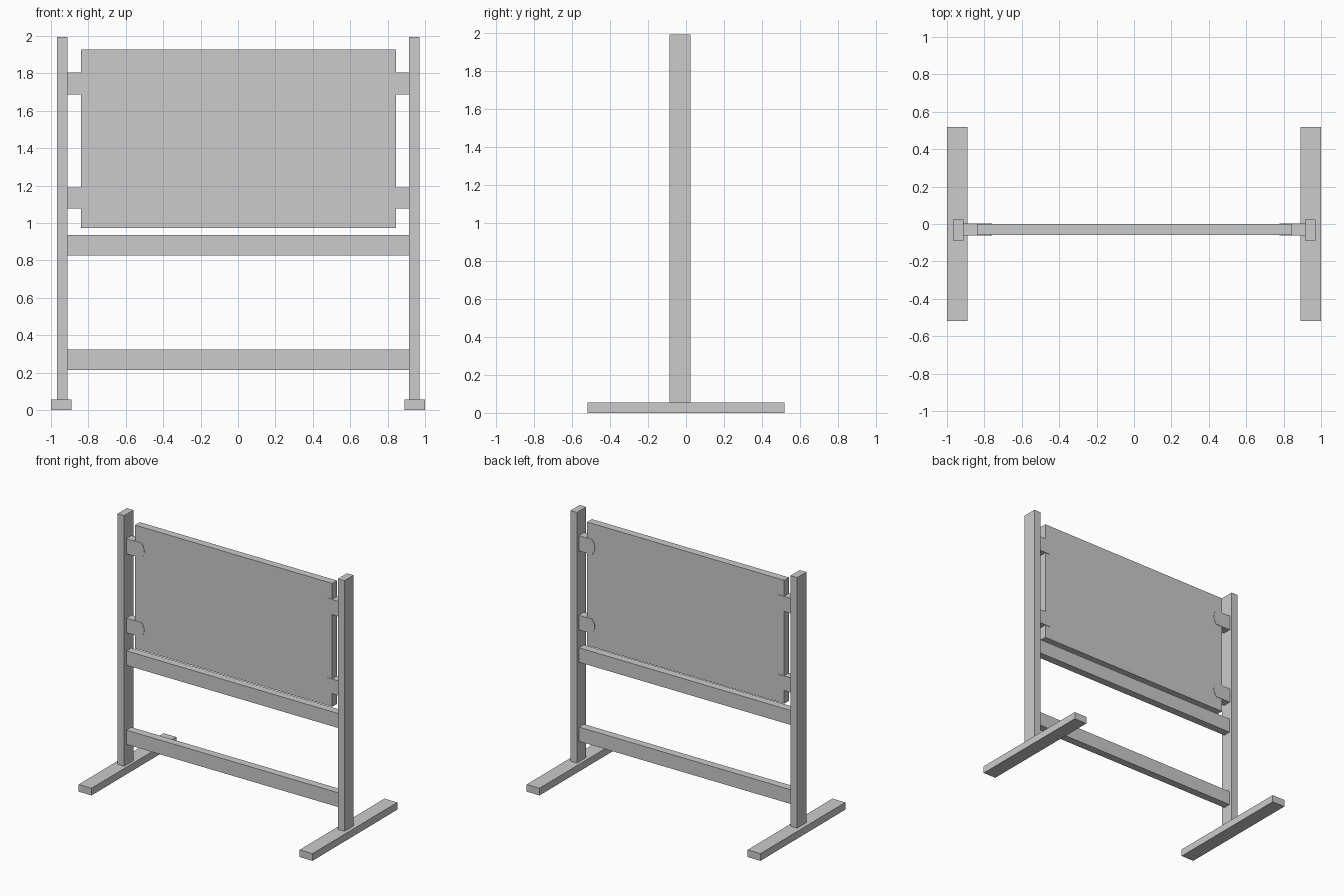
import bpy, bmesh, math

if "Cube" in bpy.data.objects:
    bpy.data.objects.remove(bpy.data.objects["Cube"])


def prism(name, outline, y0, y1):
    """Extrude an XZ outline from y0 to y1."""
    bm = bmesh.new()
    face = bm.faces.new([bm.verts.new((x, y0, z)) for x, z in outline])
    ext = bmesh.ops.extrude_face_region(bm, geom=[face])
    moved = [v for v in ext["geom"] if isinstance(v, bmesh.types.BMVert)]
    bmesh.ops.translate(bm, verts=moved, vec=(0, y1 - y0, 0))
    bmesh.ops.recalc_face_normals(bm, faces=bm.faces)
    mesh = bpy.data.meshes.new(name)
    bm.to_mesh(mesh)
    bm.free()
    obj = bpy.data.objects.new(name, mesh)
    bpy.context.collection.objects.link(obj)
    return obj


def box(name, x0, x1, y0, y1, z0, z1):
    return prism(name, [(x0, z0), (x1, z0), (x1, z1), (x0, z1)], y0, y1)


def clip(name, x_root, x_tip, z0, z1):
    """Flat bracket with a shallow rounded end."""
    side = 1 if x_tip > x_root else -1
    half, mid, bulge, n = (z1 - z0) / 2, (z0 + z1) / 2, 0.025, 6
    radius = (half ** 2 + bulge ** 2) / (2 * bulge)
    sweep = math.asin(half / radius)
    outline = [(x_root, z1), (x_root, z0)]
    for i in range(n + 1):
        a = -sweep + 2 * sweep * i / n
        outline.append((x_tip - side * radius * (1 - math.cos(a)),
                        mid + radius * math.sin(a)))
    prism(name, outline, -0.061, 0.003)


# Feet and posts
for label, foot, post in (("left", (-1.0, -0.89), (-0.968, -0.912)),
                          ("right", (0.89, 1.0), (0.915, 0.971))):
    box(label + "_foot", *foot, -0.518, 0.518, 0.0, 0.056)
    box(label + "_post", *post, -0.087, 0.025, 0.056, 1.993)

# Cross rails
for label, z0, z1 in (("lower", 0.214, 0.324), ("upper", 0.825, 0.937)):
    box(label + "_rail", -0.912, 0.915, -0.06, 0.0, z0, z1)

# Board
box("board", -0.84, 0.846, -0.058, 0.0, 0.974, 1.928)

# Brackets holding the board to the posts
for label, z0, z1 in (("lower", 1.077, 1.19), ("upper", 1.688, 1.805)):
    clip(label + "_left_bracket", -0.912, -0.76, z0, z1)
    clip(label + "_right_bracket", 0.915, 0.778, z0, z1)
